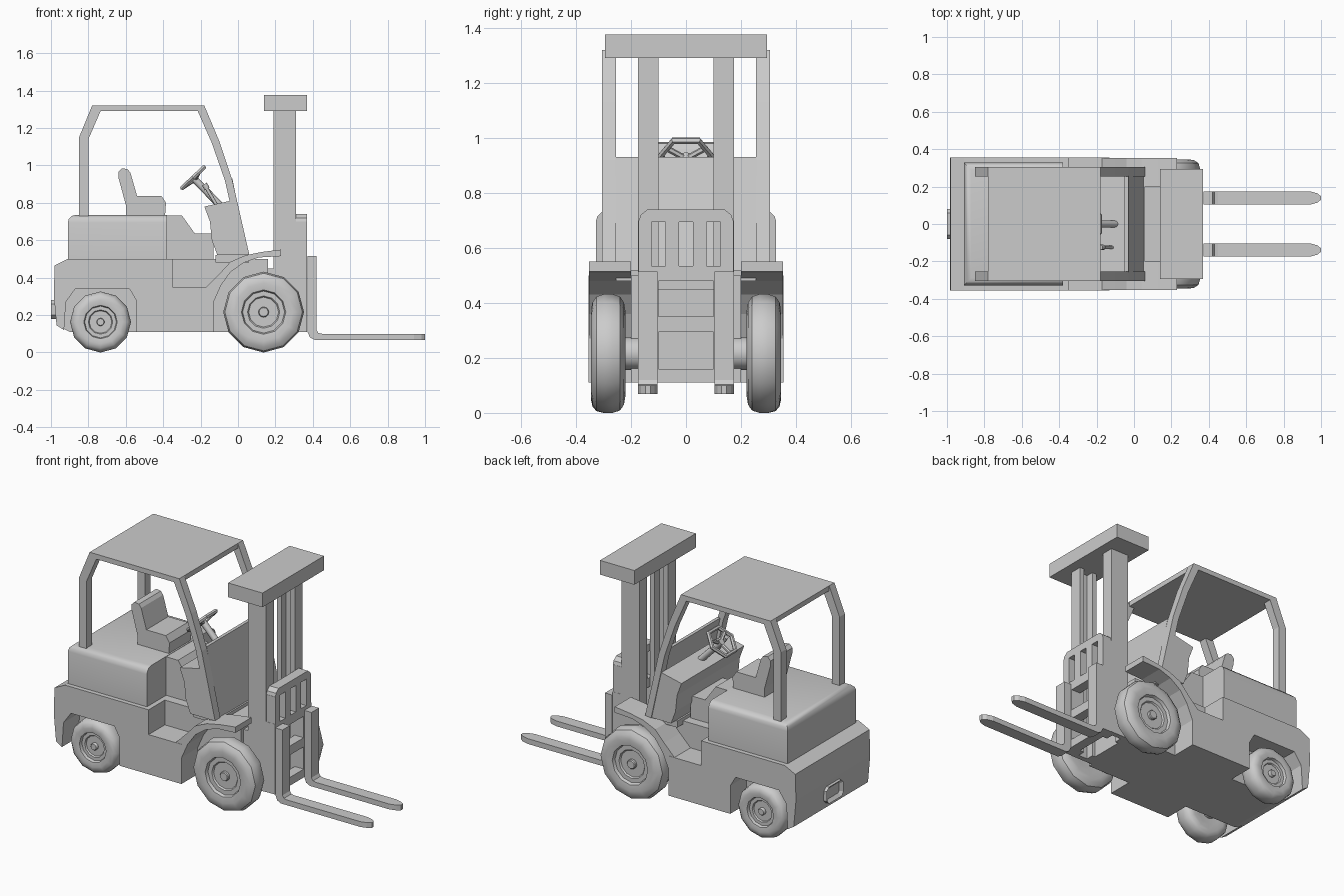
import bpy, bmesh, math
from mathutils import Vector, Matrix

if "Cube" in bpy.data.objects:
    bpy.data.objects.remove(bpy.data.objects["Cube"])

# axis order: where profile (a, b) and extrusion depth c go
MAP = {'y': lambda a, b, c: (a, c, b),   # profile in xz
       'x': lambda a, b, c: (c, a, b),   # profile in yz
       'z': lambda a, b, c: (a, b, c)}   # profile in xy


def finish(name, bm, smooth=None):
    bmesh.ops.recalc_face_normals(bm, faces=bm.faces[:])
    me = bpy.data.meshes.new(name)
    bm.to_mesh(me)
    bm.free()
    ob = bpy.data.objects.new(name, me)
    bpy.context.collection.objects.link(ob)
    if smooth:
        bpy.ops.object.select_all(action='DESELECT')
        bpy.context.view_layer.objects.active = ob
        ob.select_set(True)
        bpy.ops.object.shade_smooth_by_angle(angle=math.radians(smooth))
    return ob


def prism_bm(pts, c0, c1, axis='y'):
    bm = bmesh.new()
    f = MAP[axis]
    lo = [bm.verts.new(f(a, b, c0)) for a, b in pts]
    hi = [bm.verts.new(f(a, b, c1)) for a, b in pts]
    bm.faces.new(lo)
    bm.faces.new(hi[::-1])
    n = len(pts)
    for i in range(n):
        j = (i + 1) % n
        bm.faces.new((lo[i], lo[j], hi[j], hi[i]))
    bmesh.ops.recalc_face_normals(bm, faces=bm.faces[:])
    return bm


def prism(name, pts, c0, c1, axis='y', smooth=None):
    return finish(name, prism_bm(pts, c0, c1, axis), smooth)


def box(name, x0, x1, y0, y1, z0, z1):
    return prism(name, [(x0, z0), (x1, z0), (x1, z1), (x0, z1)], y0, y1)


def pair(name, pts, y0, y1, smooth=None):
    prism("left_" + name, pts, y0, y1, 'y', smooth)
    prism("right_" + name, pts, -y1, -y0, 'y', smooth)


def rod(name, p, q, r, seg=8):
    p, q = Vector(p), Vector(q)
    d = q - p
    bm = bmesh.new()
    m = Matrix.Translation((p + q) / 2) @ d.to_track_quat('Z', 'Y').to_matrix().to_4x4()
    bmesh.ops.create_cone(bm, cap_ends=True, segments=seg, radius1=r, radius2=r,
                          depth=d.length, matrix=m)
    return finish(name, bm, 50)


def wheel(name, x, y, R, w, side, seg=12):
    # lathe profile (radius, outward offset) from hub cap to inner face
    prof = [(.11, .40), (.13, .36), (.13, .25), (.37, .25), (.40, .32), (.52, .32),
            (.55, .46), (.72, .50), (.86, .46), (.96, .34), (1, .12), (1, -.12),
            (.96, -.34), (.86, -.46), (.72, -.5), (.5, -.46)]
    bm = bmesh.new()
    rings = []
    for r, o in prof:
        rings.append([bm.verts.new((x + R * r * math.sin(2 * math.pi * k / seg),
                                    y + side * o * w,
                                    R + R * r * math.cos(2 * math.pi * k / seg)))
                      for k in range(seg)])
    for a, b in zip(rings, rings[1:]):
        for k in range(seg):
            j = (k + 1) % seg
            bm.faces.new((a[k], a[j], b[j], b[k]))
    bm.faces.new(rings[0])
    bm.faces.new(rings[-1])
    finish(name, bm, 35)


# chassis: central core plus side skins with rear wheel arch and step
rear = [(-.91, .50), (-.98, .465), (-.985, .31), (-.97, .145)]
prism("chassis_core", rear + [(-.90, .11), (.16, .11), (.16, .50)], -.2, .2)
pair("chassis_side", rear + [(-.93, .12), (-.92, .27), (-.87, .34), (-.58, .34),
     (-.545, .28), (-.545, .11), (-.13, .11), (-.13, .35), (-.35, .35), (-.35, .50)], .2, .355)
pair("front_fender", [(-.17, .35), (-.10, .42), (-.04, .485), (.04, .52), (.13, .538),
     (.23, .55), (.23, .515), (.11, .508), (.03, .48), (-.04, .43), (-.09, .36),
     (-.13, .27), (-.17, .27)], .2, .353)

# hood with rounded rear and side top edges
bm = prism_bm([(-.91, .49), (-.38, .49), (-.38, .735), (-.91, .735)], -.328, .328)
edges = [e for e in bm.edges if all(v.co.z > .7 for v in e.verts)
         and not all(v.co.x > -.4 for v in e.verts)]
bmesh.ops.bevel(bm, geom=edges, offset=.04, segments=3, profile=.5, affect='EDGES')
finish("hood", bm, 40)
prism("hood_hump", [(-.39, .49), (-.39, .733), (-.30, .733), (-.23, .635), (-.13, .635),
                    (-.13, .49)], -.145, .145)

# rear hitch: recessed ring
bm = prism_bm([(-.08, .20), (-.06, .18), (.06, .18), (.08, .20), (.08, .26), (.06, .28),
               (-.06, .28), (-.08, .26)], -1.0, -.97, 'x')
back = [f for f in bm.faces if f.normal.x < -.9]
bmesh.ops.inset_region(bm, faces=back, thickness=.02)
bmesh.ops.translate(bm, verts=back[0].verts[:], vec=(.018, 0, 0))
finish("rear_hitch", bm)

# cab: floor, dash, front panel
box("cab_floor", -.12, .06, -.255, .255, .48, .52)
prism("dashboard", [(-.18, .78), (-.15, .70), (-.14, .60), (-.11, .52), (.03, .52),
                    (-.045, .81)], -.3, .3)
prism("front_panel", [(.03, .52), (.05, .52), (-.03, .93), (-.05, .93)], -.257, .257)

# overhead guard
pair("front_pillar", [(.06, .525), (.02, .70), (-.03, .92), (-.10, 1.13), (-.18, 1.32),
     (-.215, 1.29), (-.14, 1.12), (-.07, .92), (-.02, .70), (.02, .52)], .255, .305)
pair("rear_pillar", [(-.85, .72), (-.85, 1.15), (-.78, 1.32), (-.735, 1.29), (-.80, 1.14),
     (-.80, .72)], .255, .305)
box("roof", -.78, -.18, -.305, .305, 1.29, 1.32)

# seat
prism("seat", [(-.60, .73), (-.39, .73), (-.385, .80), (-.41, .838), (-.54, .838),
               (-.575, .96), (-.59, .98), (-.62, .985), (-.64, .965), (-.638, .93),
               (-.60, .79)], -.105, .105)

# steering wheel: hexagonal rim, three spokes, column and levers
c = Vector((-.24, .0, .935))
u = Vector((.70, 0, .66)).normalized()
v = Vector((0, 1, 0))
down = Vector((.66, 0, -.70)).normalized()
bm = bmesh.new()
n, sec = 6, 6
rings = []
for i in range(n):
    a = 2 * math.pi * i / n
    d = v * math.cos(a) + u * math.sin(a)
    rings.append([bm.verts.new(c + d * (.092 + .013 * math.cos(2 * math.pi * k / sec))
                               + down * .013 * math.sin(2 * math.pi * k / sec))
                  for k in range(sec)])
for i in range(n):
    a, b = rings[i], rings[(i + 1) % n]
    for k in range(sec):
        bm.faces.new((a[k], a[(k + 1) % sec], b[(k + 1) % sec], b[k]))
finish("steering_wheel_rim", bm, 50)
for i in range(3):
    a = math.radians(30 + 120 * i)
    rod(f"steering_spoke_{i + 1}", c + down * .015,
        c + (v * math.cos(a) + u * math.sin(a)) * .082, .011, 6)
rod("steering_column", c, (-.08, 0, .77), .019)
rod("control_lever", (-.11, -.125, .78), (-.175, -.125, .89), .009)
rod("control_lever_knob", (-.165, -.125, .875), (-.18, -.125, .90), .015)

# mast: inward channels and head box
for s, side in ((1, "left"), (-1, "right")):
    y0, y1, t = .10, .175, .03
    plan = [(.19, y0), (.22, y0), (.22, y1 - t), (.28, y1 - t), (.28, y0), (.31, y0),
            (.31, y1), (.19, y1)]
    prism(side + "_mast_rail", [(x, s * y) for x, y in plan], .11, 1.295, 'z')
box("mast_head", .14, .37, -.294, .294, 1.29, 1.376)
box("mast_lower_mount", .15, .20, -.175, .175, .11, .45)

# carriage with slotted backrest
prism("backrest_top", [(-.172, .695), (.172, .695), (.165, .72), (.14, .74), (-.14, .74),
                       (-.165, .72)], .31, .37, 'x')
for i, (a, b) in enumerate([(-.172, -.125), (-.075, -.025), (.025, .075), (.125, .172)]):
    box(f"backrest_bar_{i + 1}", .31, .37, a, b, .52, .70)
pair("carriage_upright", [(.31, .11), (.37, .11), (.37, .535), (.31, .535)], .10, .173)
for i, (a, b) in enumerate([(.11, .16), (.295, .35), (.48, .535)]):
    box(f"carriage_crossbar_{i + 1}", .31, .37, -.12, .12, a, b)

# forks: bent shank plus tapered tine
pair("fork_shank", [(.372, .515), (.42, .515), (.42, .12), (.43, .104), (.45, .10),
                    (.45, .068), (.41, .068), (.385, .08), (.372, .11)], .103, .175)
for s, side in ((1, "left"), (-1, "right")):
    plan = [(.44, .103), (.94, .103), (.98, .114), (1.0, .13), (1.0, .148), (.98, .164),
            (.94, .175), (.44, .175)]
    prism(side + "_fork_tine", [(x, s * y) for x, y in plan], .068, .10, 'z')

# wheels and axles
for s, side in ((1, "left"), (-1, "right")):
    wheel(side + "_front_wheel", .137, s * .283, .216, .125, s)
    wheel(side + "_rear_wheel", -.735, s * .285, .163, .12, s)
rod("front_axle", (.137, -.25, .216), (.137, .25, .216), .06, 12)
rod("rear_axle", (-.735, -.25, .163), (-.735, .25, .163), .045, 12)
